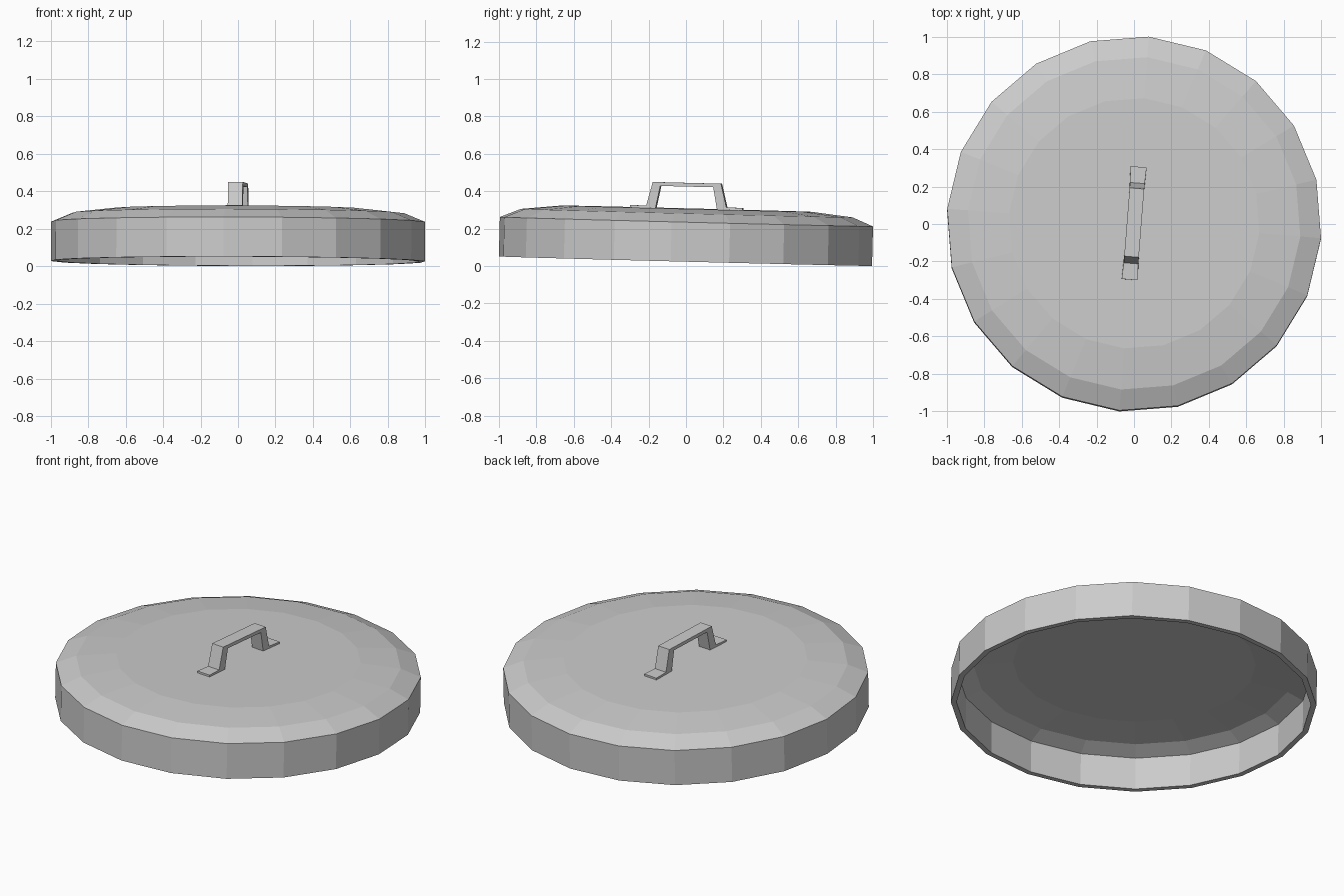
import bpy, bmesh
from math import radians, sin, cos, pi
from mathutils import Matrix

if "Cube" in bpy.data.objects:
    bpy.data.objects.remove(bpy.data.objects["Cube"])

SIDES = 20
# The whole lid rests slightly tilted and turned
POSE = (Matrix.Translation((0, -0.003, 0.0262))
        @ Matrix.Rotation(radians(-1.45), 4, 'X')
        @ Matrix.Rotation(radians(0.15), 4, 'Y')
        @ Matrix.Rotation(radians(-4.5), 4, 'Z'))


def finish(name, bm):
    bmesh.ops.recalc_face_normals(bm, faces=bm.faces)
    bm.transform(POSE)
    mesh = bpy.data.meshes.new(name)
    bm.to_mesh(mesh)
    bm.free()
    obj = bpy.data.objects.new(name, mesh)
    bpy.context.collection.objects.link(obj)
    return obj


# Hollow lid shell: outer profile up, inner profile, flat discs at the centre
profile = [(0.67, 0.281), (0.89, 0.257), (1.001, 0.211), (1.001, 0.0),
           (0.97, 0.0), (0.97, 0.192), (0.88, 0.23), (0.665, 0.253)]
bm = bmesh.new()
rings = [[bm.verts.new((r * cos(2 * pi * i / SIDES), r * sin(2 * pi * i / SIDES), z))
          for i in range(SIDES)] for r, z in profile]
for a, b in zip(rings, rings[1:]):
    for i in range(SIDES):
        j = (i + 1) % SIDES
        bm.faces.new((a[i], a[j], b[j], b[i]))
bm.faces.new(rings[0])
bm.faces.new(rings[-1])
finish("lid_shell", bm)

# Strap handle: half outline (y, z, half width) mirrored, with flared feet
outer = [(0.302, 0.292, 0.043), (0.215, 0.293, 0.039), (0.183, 0.419, 0.039)]
inner = [(0.302, 0.279, 0.043), (0.165, 0.279, 0.039), (0.142, 0.399, 0.039)]


def mirrored(half):
    return half + [(-y, z, w) for y, z, w in reversed(half)]


bm = bmesh.new()
sections = []
for (y1, z1, w1), (y2, z2, w2) in zip(mirrored(outer), mirrored(inner)):
    sections.append([bm.verts.new(c) for c in
                     ((-w1, y1, z1), (w1, y1, z1), (w2, y2, z2), (-w2, y2, z2))])
for a, b in zip(sections, sections[1:]):
    for i in range(4):
        j = (i + 1) % 4
        bm.faces.new((a[i], a[j], b[j], b[i]))
bm.faces.new(sections[0])
bm.faces.new(sections[-1])
finish("handle", bm)
